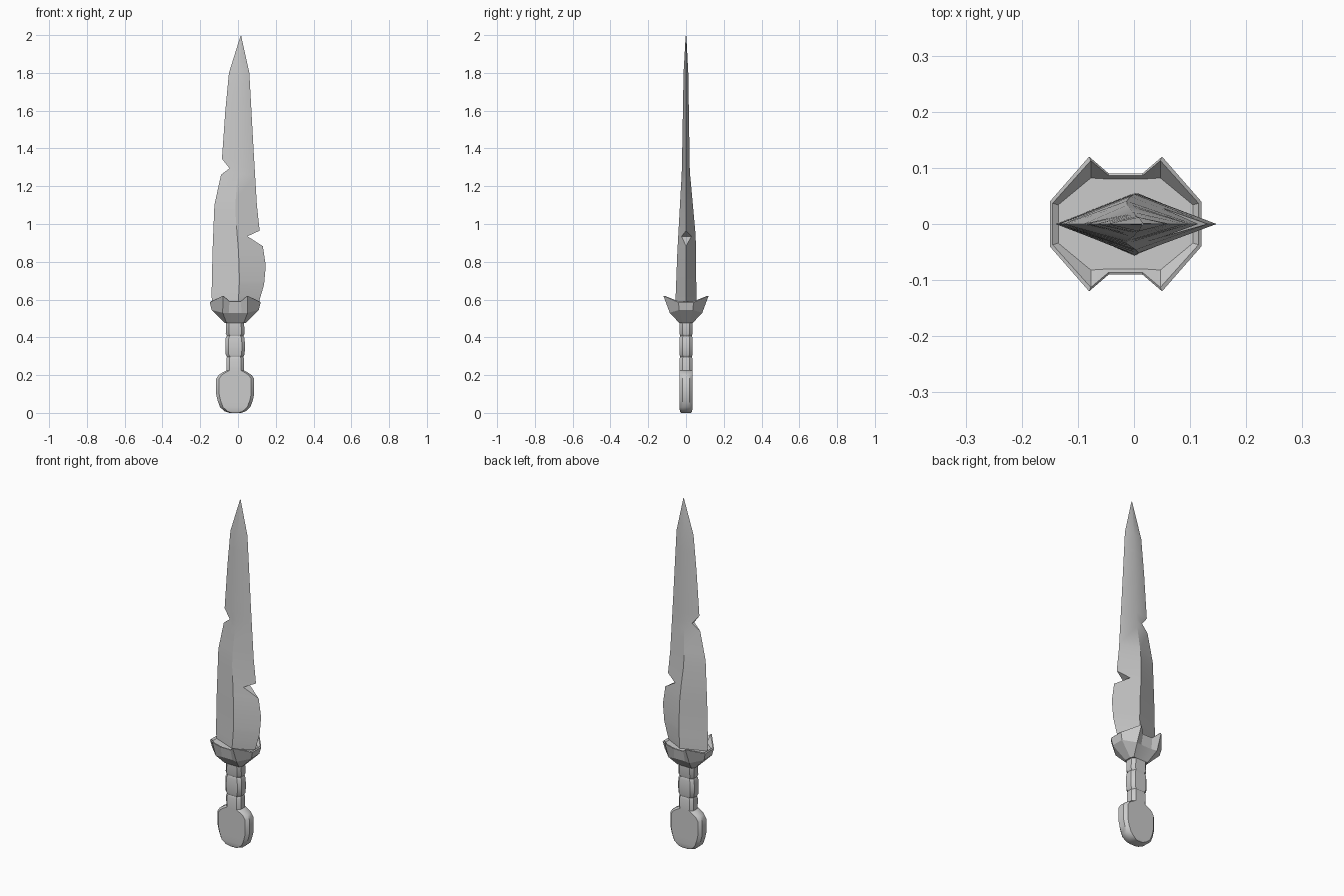
import bpy, bmesh

cube = bpy.data.objects.get("Cube")
if cube:
    bpy.data.objects.remove(cube, do_unlink=True)

steel = bpy.data.materials.new("grey steel")
steel.use_nodes = True
GREY = (0.6, 0.6, 0.6, 1)
steel.diffuse_color = GREY
steel.node_tree.nodes["Principled BSDF"].inputs["Base Color"].default_value = GREY
AXIS = -0.015  # centre line of the hilt


def loft(name, rings, floor=None):
    """Skin a stack of equal rings; floor adds a fan point to the last one."""
    bm = bmesh.new()
    rows = [[bm.verts.new(p) for p in ring] for ring in rings]
    n = len(rows[0])
    for low, high in zip(rows, rows[1:]):
        for i in range(n):
            j = (i + 1) % n
            bm.faces.new((low[i], low[j], high[j], high[i]))
    bm.faces.new(rows[0][::-1])
    if floor:
        c = bm.verts.new(floor)
        for i in range(n):
            bm.faces.new((rows[-1][i], rows[-1][(i + 1) % n], c))
    else:
        bm.faces.new(rows[-1])
    bmesh.ops.recalc_face_normals(bm, faces=bm.faces)
    mesh = bpy.data.meshes.new(name)
    bm.to_mesh(mesh)
    bm.free()
    mesh.materials.append(steel)
    obj = bpy.data.objects.new(name, mesh)
    bpy.context.collection.objects.link(obj)
    return obj


def activate(obj):
    bpy.ops.object.select_all(action='DESELECT')
    obj.select_set(True)
    bpy.context.view_layer.objects.active = obj


def smooth(obj, angle):
    activate(obj)
    bpy.ops.object.shade_smooth_by_angle(angle=angle)


def at(curve, z):
    """Read a (height, value) profile at height z."""
    for (z0, v0), (z1, v1) in zip(curve, curve[1:]):
        if z <= z1:
            return v0 + (v1 - v0) * max(0, z - z0) / (z1 - z0)
    return curve[-1][1]


# Blade: diamond sections between two edges and a wandering ridge
right_edge = [(.56, .10), (.6, .115), (.68, .138), (.78, .147), (.88, .132),
              (.96, .115), (1.1, .1), (1.4, .082), (1.8, .06), (1.995, .017)]
left_edge = [(.56, -.135), (.62, -.14), (.85, -.135), (1.1, -.125), (1.26, -.09),
             (1.345, -.085), (1.6, -.067), (1.8, -.048), (1.995, .013)]
ridge = [(.56, 0), (.7, .008), (.85, .003), (1.05, -.013), (1.13, -.012),
         (1.3, 0), (1.7, .005), (1.995, .015)]
front_depth = [(.56, .057), (.85, .046), (1.28, .022), (1.8, .013), (1.995, .002)]
back_depth = [(.56, .055), (.92, .053), (1.28, .02), (1.8, .012), (1.995, .002)]

heights = sorted({z for curve in (right_edge, left_edge, ridge) for z, _ in curve})
blade = loft("blade", [[(at(left_edge, z), 0, z),
                        (at(ridge, z), -at(front_depth, z), z),
                        (at(right_edge, z), 0, z),
                        (at(ridge, z), at(back_depth, z), z)] for z in heights])

# Chips knocked out of both edges
chips = [((.05, .935), (.132, .882), (.115, .965)),
         ((-.045, 1.295), (-.09, 1.26), (-.085, 1.345))]
for apex, low, high in chips:
    wedge = [apex] + [(2 * x - apex[0], 2 * z - apex[1]) for x, z in (low, high)]
    cutter = loft("chip_cutter", [[(x, y, z) for x, z in wedge] for y in (-.2, .2)])
    cutter.hide_render = True
    cut = blade.modifiers.new("chip", 'BOOLEAN')
    cut.operation = 'DIFFERENCE'
    cut.solver = 'EXACT'
    cut.object = cutter
    activate(blade)
    bpy.ops.object.modifier_apply(modifier=cut.name)
    bpy.data.objects.remove(cutter, do_unlink=True)
smooth(blade, 0.5)


# Guard: flared dish with four upright prongs
def guard_ring(end, prong, gap):
    quarter = [end, prong, gap]
    half = quarter + [(-x, y, z) for x, y, z in quarter[::-1]]
    full = half + [(x, -y, z) for x, y, z in half[::-1]]
    return [(x + AXIS, y, z) for x, y, z in full]


guard = loft("guard", [
    guard_ring((.055, .018, .475), (.045, .035, .475), (.02, .035, .475)),
    guard_ring((.125, .036, .545), (.066, .086, .53), (.034, .08, .53)),
    guard_ring((.135, .04, .585), (.065, .12, .62), (.03, .09, .59)),
    guard_ring((.13, .037, .59), (.062, .113, .62), (.03, .086, .592)),
    guard_ring((.12, .034, .582), (.062, .082, .582), (.03, .08, .582)),
], floor=(AXIS, 0, .582))
smooth(guard, 0.35)


# Handle: flat chamfered bar with ring grooves, swelling into a disc pommel
def bar_ring(z, w, d=.035):
    c = min(.016, w * .4)
    corner = [(w, d - c), (w - c, d)]
    half = corner + [(-x, y) for x, y in corner[::-1]]
    return [(x + AXIS, y, z) for x, y in half + [(x, -y) for x, y in half[::-1]]]


grip = [(.22, .046), (.285, .047), (.297, .043, .031), (.309, .05), (.35, .052),
        (.395, .05), (.408, .044, .031), (.42, .05), (.48, .047)]
pommel = [(0, .03, .026), (.008, .055, .032), (.03, .08), (.065, .093), (.1, .101),
          (.18, .101), (.2, .088), (.213, .068), (.225, .046)]
smooth(loft("grip", [bar_ring(*row) for row in grip]), 0.6)
smooth(loft("pommel", [bar_ring(*row) for row in pommel]), 0.6)
